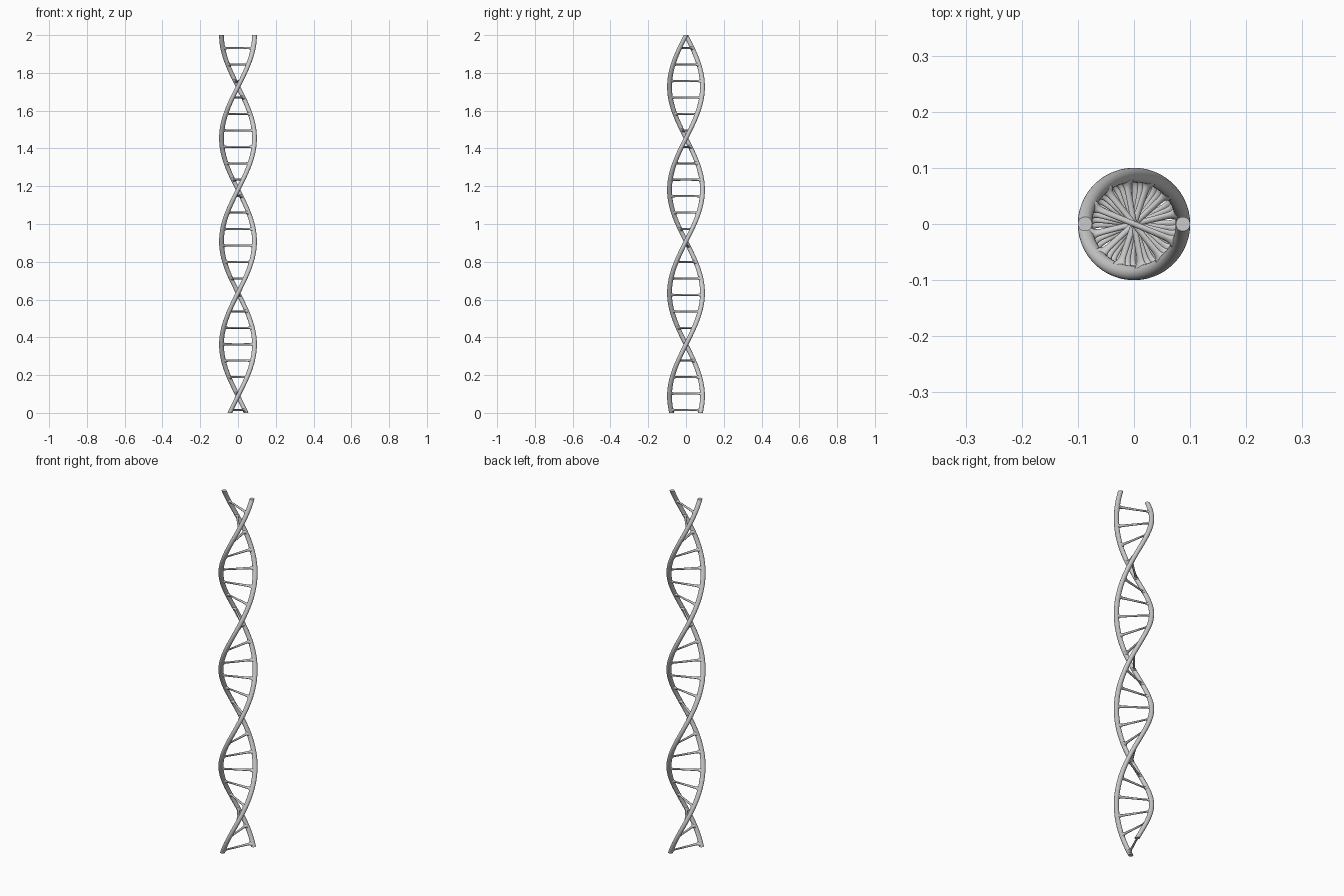
import bpy
import bmesh
from math import cos, sin, pi, radians

if "Cube" in bpy.data.objects:
    bpy.data.objects.remove(bpy.data.objects["Cube"])

HEIGHT, PITCH = 2.0, 1.092      # right-handed double helix
R, TUBE = 0.0872, 0.0128        # strand path radius, strand thickness
RUNGS, FIRST, LAST = 23, 0.015, 1.931


def twist(x, y, z):
    a = 2 * pi * (z - HEIGHT) / PITCH
    return (x * cos(a) - y * sin(a), x * sin(a) + y * cos(a), z)


def loft(name, rings, capped):
    bm = bmesh.new()
    loops = [[bm.verts.new(twist(*p)) for p in ring] for ring in rings]
    n = len(loops[0])
    for lo, hi in zip(loops, loops[1:]):
        for i in range(n):
            j = (i + 1) % n
            bm.faces.new((lo[i], lo[j], hi[j], hi[i]))
    if capped:
        bm.faces.new(loops[0][::-1])
        bm.faces.new(loops[-1])
    bmesh.ops.recalc_face_normals(bm, faces=bm.faces)
    mesh = bpy.data.meshes.new(name)
    bm.to_mesh(mesh)
    bm.free()
    obj = bpy.data.objects.new(name, mesh)
    bpy.context.collection.objects.link(obj)
    bpy.ops.object.select_all(action='DESELECT')
    obj.select_set(True)
    bpy.context.view_layer.objects.active = obj
    bpy.ops.object.shade_smooth_by_angle(angle=radians(40))
    return obj


# Two strands: straight round posts, twisted, with flat level ends
SIDES, STEPS = 24, 200
for name, side in (("strand_a", 1), ("strand_b", -1)):
    loft(name, [[(side * R + TUBE * cos(2 * pi * i / SIDES),
                  TUBE * sin(2 * pi * i / SIDES), HEIGHT * k / STEPS)
                 for i in range(SIDES)] for k in range(STEPS + 1)], True)

# Rungs: thin bars that flare softly where they meet the strands
half = [(0.0, 0.0053), (0.03, 0.0053), (0.060, 0.0055), (0.066, 0.006),
        (0.070, 0.007), (0.073, 0.0085), (0.0755, 0.0105), (0.079, 0.012)]
profile = [(-x, r) for x, r in half[:0:-1]] + half
for k in range(RUNGS):
    zc = FIRST + (LAST - FIRST) * k / (RUNGS - 1)
    loft(f"rung_{k + 1:02d}",
         [[(x, min(r, 0.0105) * cos(2 * pi * i / 16), zc + r * sin(2 * pi * i / 16))
           for i in range(16)] for x, r in profile], True)
